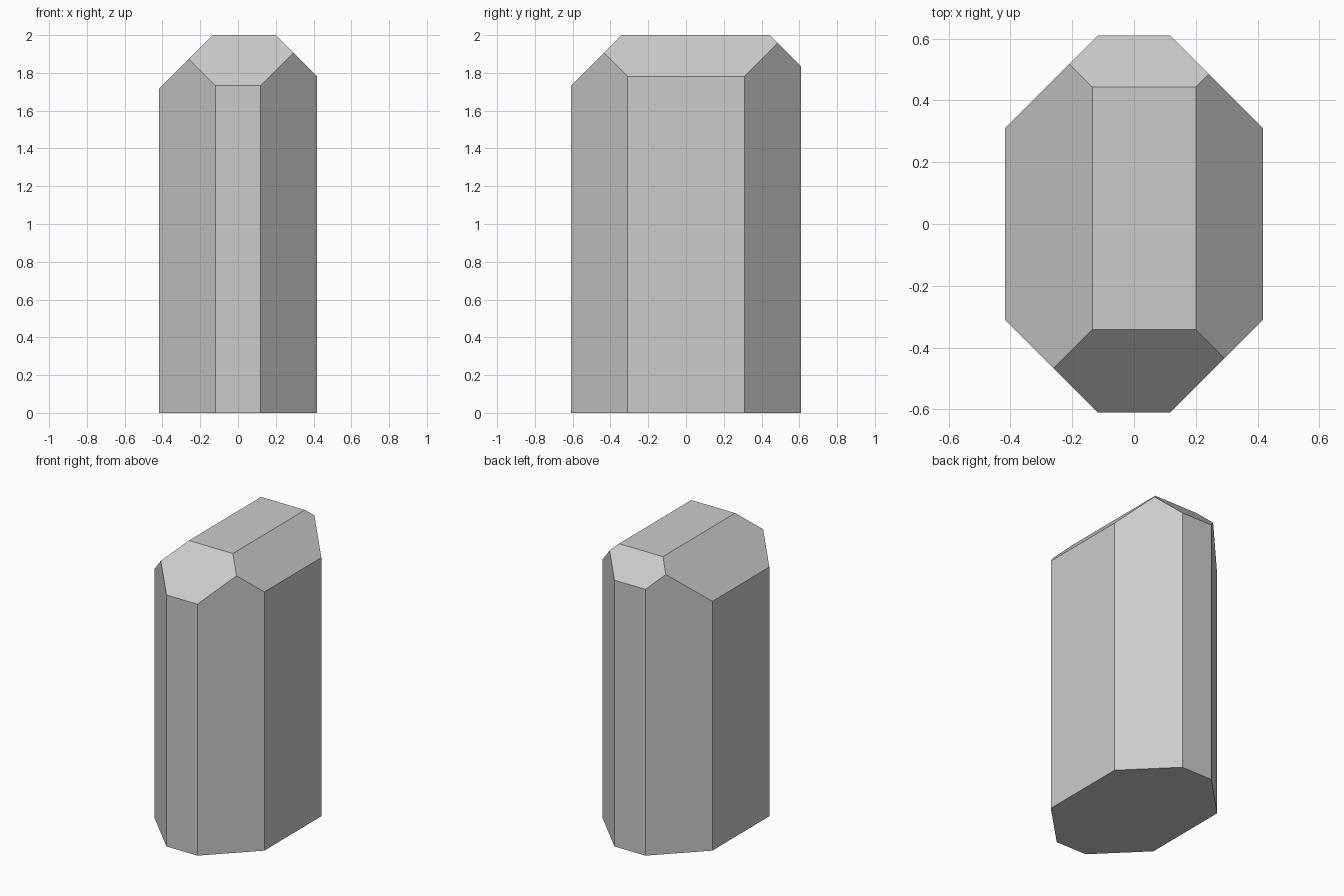
import bpy, bmesh
from mathutils import Vector

if "Cube" in bpy.data.objects:
    bpy.data.objects.remove(bpy.data.objects["Cube"])

HEIGHT = 2.0
# quarter of the octagonal outline, mirrored to the other three
A, B = (0.418, 0.31), (0.118, 0.61)
outline = [(sx * p[0], sy * p[1])
           for sx, sy, pts in ((1, 1, (A, B)), (-1, 1, (B, A)),
                               (-1, -1, (A, B)), (1, -1, (B, A)))
           for p in pts]

# eight-sided column
bm = bmesh.new()
base = bm.faces.new([bm.verts.new((x, y, 0)) for x, y in outline])
top = bmesh.ops.extrude_face_region(bm, geom=[base])["geom"]
bmesh.ops.translate(bm, vec=(0, 0, HEIGHT),
                    verts=[v for v in top if isinstance(v, bmesh.types.BMVert)])


def slope_cut(point, normal):
    """Slice the crown along a 45 degree plane and cap the opening."""
    cut = bmesh.ops.bisect_plane(
        bm, geom=bm.verts[:] + bm.edges[:] + bm.faces[:], dist=1e-5,
        plane_co=Vector(point), plane_no=Vector(normal).normalized(),
        clear_outer=True)["geom_cut"]
    bmesh.ops.contextual_create(
        bm, geom=[e for e in cut if isinstance(e, bmesh.types.BMEdge)])


# four off-centre slopes around the crown
slope_cut((-0.135, 0, HEIGHT), (-1, 0, 1))
slope_cut((0.2, 0, HEIGHT), (1, 0, 1))
slope_cut((0, -0.342, HEIGHT), (0, -1, 1))
slope_cut((0, 0.444, HEIGHT), (0, 1, 1))

bmesh.ops.recalc_face_normals(bm, faces=bm.faces[:])
mesh = bpy.data.meshes.new("crystal_column")
bm.to_mesh(mesh)
bm.free()
bpy.context.collection.objects.link(bpy.data.objects.new("crystal_column", mesh))
